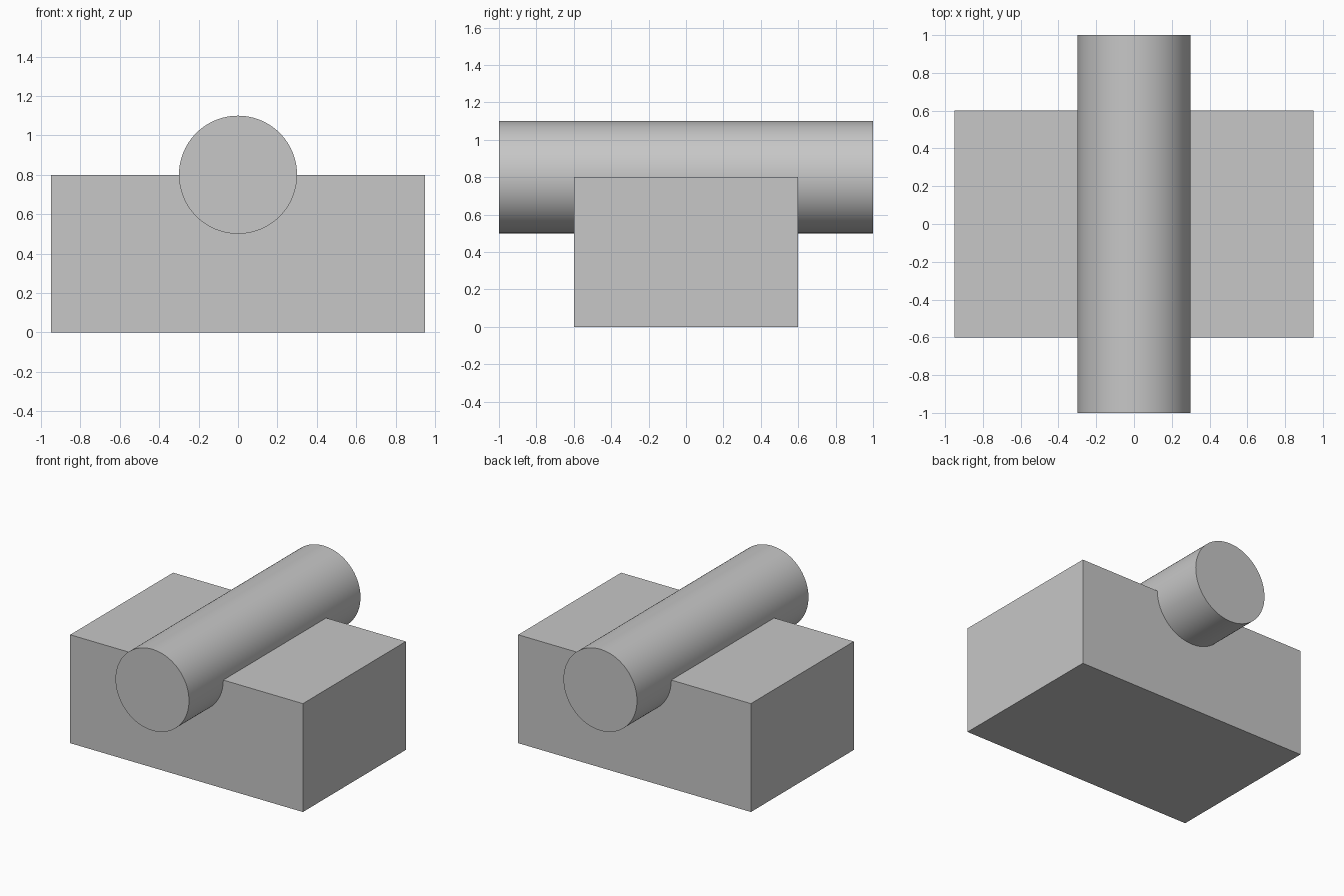
import bpy
import math

cube = bpy.data.objects.get("Cube")
if cube:
    bpy.data.objects.remove(cube, do_unlink=True)

# Single plain grey material
grey = bpy.data.materials.new("light_grey")
grey.use_nodes = True
colour = (0.57, 0.57, 0.57, 1)
grey.diffuse_color = colour
grey.node_tree.nodes["Principled BSDF"].inputs["Base Color"].default_value = colour


def finish(name):
    obj = bpy.context.object
    obj.name = name
    obj.data.materials.append(grey)
    return obj


# Rectangular block resting on the ground
bpy.ops.mesh.primitive_cube_add(size=1, location=(0, 0, 0.4))
block = finish("base_block")
block.scale = (1.9, 1.2, 0.8)
bpy.ops.object.transform_apply(location=False, rotation=False, scale=True)

# Round bar, front to back, half sunk into the top of the block
bpy.ops.mesh.primitive_cylinder_add(vertices=96, radius=0.3, depth=2,
                                    location=(0, 0, 0.8),
                                    rotation=(math.pi / 2, 0, 0))
finish("round_bar")
bpy.ops.object.shade_smooth_by_angle(angle=math.radians(30))
